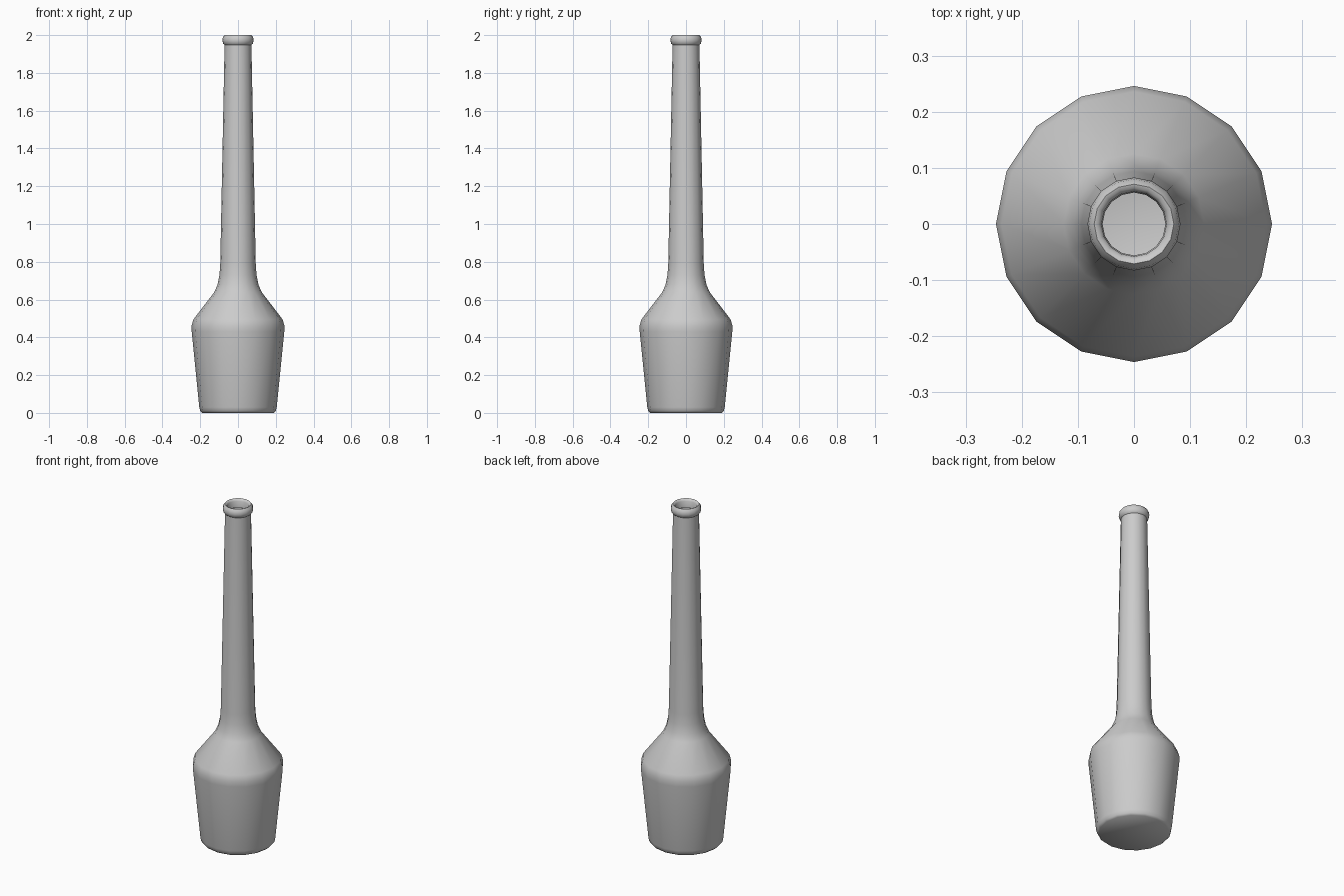
import bpy
import bmesh
from math import cos, sin, tau

cube = bpy.data.objects.get("Cube")
if cube:
    bpy.data.objects.remove(cube, do_unlink=True)

SIDES = 16

glass = bpy.data.materials.new("pale grey")
glass.use_nodes = True
grey = (0.6, 0.6, 0.6, 1.0)
glass.diffuse_color = grey
glass.node_tree.nodes["Principled BSDF"].inputs["Base Color"].default_value = grey


def lathe(name, profile, cap_bottom=False):
    """Turn a (radius, height) profile around the vertical axis."""
    bm = bmesh.new()
    rings = [[bm.verts.new((r * cos(tau * i / SIDES), r * sin(tau * i / SIDES), z))
              for i in range(SIDES)] for r, z in profile]
    for low, high in zip(rings, rings[1:]):
        for i in range(SIDES):
            j = (i + 1) % SIDES
            bm.faces.new((low[i], low[j], high[j], high[i]))
    if cap_bottom:
        bm.faces.new(rings[0][::-1])
    mesh = bpy.data.meshes.new(name)
    bm.to_mesh(mesh)
    bm.free()
    mesh.materials.append(glass)
    obj = bpy.data.objects.new(name, mesh)
    bpy.context.collection.objects.link(obj)
    bpy.ops.object.select_all(action="DESELECT")
    obj.select_set(True)
    bpy.context.view_layer.objects.active = obj
    bpy.ops.object.shade_smooth_by_angle(angle=0.9)
    return obj


# Hollow body: flat base, flared sides, sloping shoulder and tapered neck
lathe("bottle_body", [
    (0.19, 0.0), (0.2, 0.01), (0.205, 0.03),
    (0.245, 0.43), (0.246, 0.46), (0.236, 0.495),
    (0.125, 0.64), (0.108, 0.68), (0.098, 0.73), (0.094, 0.79),
    (0.071, 1.95),
], cap_bottom=True)

# Rounded lip that rolls over into the open mouth
lathe("bottle_lip", [
    (0.071, 1.948), (0.079, 1.955), (0.083, 1.972), (0.08, 1.989),
    (0.071, 2.0), (0.064, 1.998), (0.058, 1.988), (0.056, 1.95),
])
